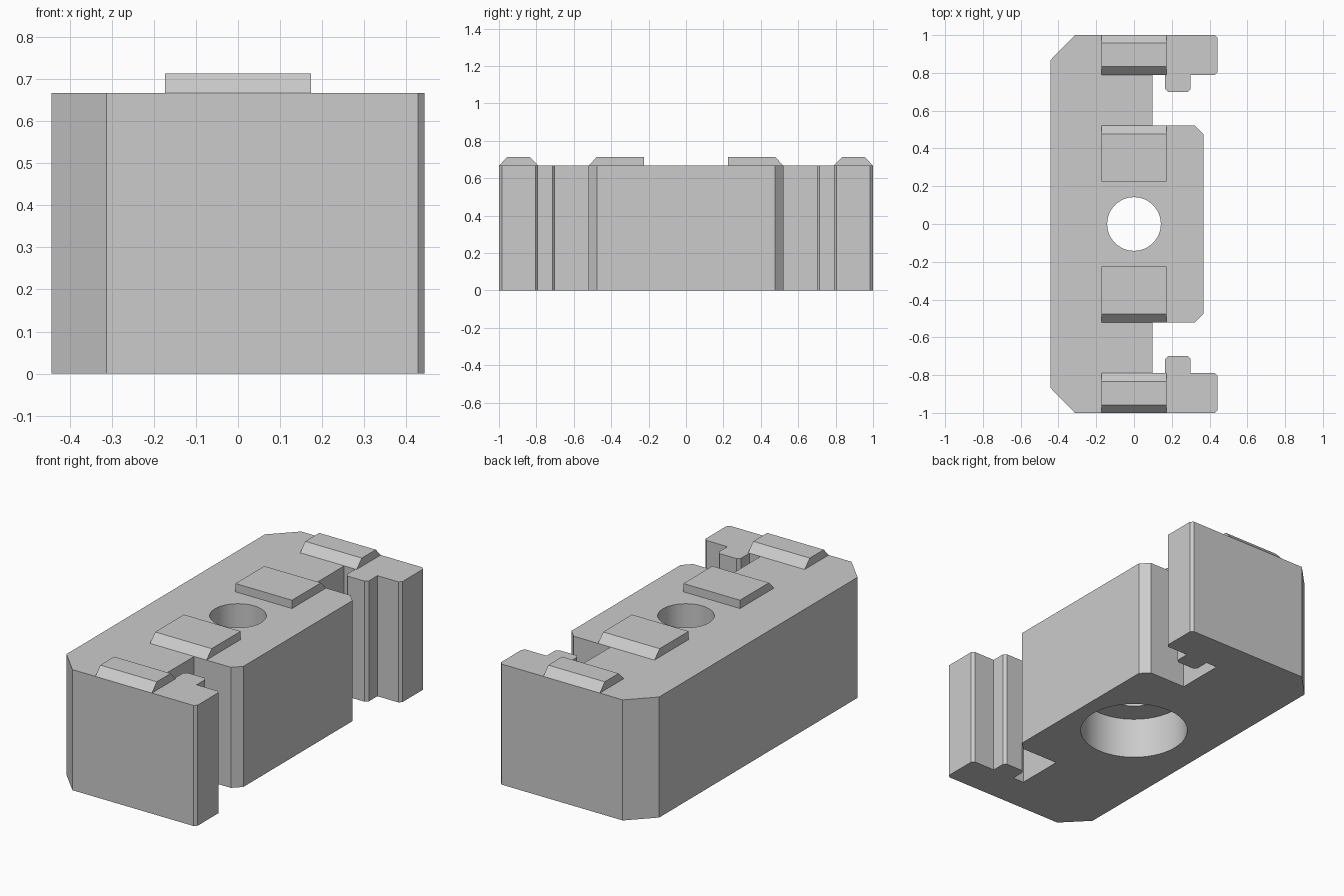
import bpy
import bmesh
import math
from mathutils import Vector

if "Cube" in bpy.data.objects:
    bpy.data.objects.remove(bpy.data.objects["Cube"], do_unlink=True)

HEIGHT = 0.667
PAD_TOP = 0.713
PAD_X = 0.173

grey = bpy.data.materials.new("plain_grey")
grey.diffuse_color = (0.6, 0.6, 0.6, 1)
grey.use_nodes = True
grey.node_tree.nodes["Principled BSDF"].inputs["Base Color"].default_value = (0.6, 0.6, 0.6, 1)


def extrude(name, points, direction):
    """Make a solid by sweeping a closed outline along a direction."""
    bm = bmesh.new()
    face = bm.faces.new([bm.verts.new(p) for p in points])
    swept = bmesh.ops.extrude_face_region(bm, geom=[face])["geom"]
    verts = [v for v in swept if isinstance(v, bmesh.types.BMVert)]
    bmesh.ops.translate(bm, verts=verts, vec=Vector(direction))
    bmesh.ops.recalc_face_normals(bm, faces=bm.faces)
    return add_object(name, bm)


def add_object(name, bm):
    mesh = bpy.data.meshes.new(name)
    bm.to_mesh(mesh)
    bm.free()
    mesh.materials.append(grey)
    obj = bpy.data.objects.new(name, mesh)
    bpy.context.collection.objects.link(obj)
    return obj


# Body: half outline from the bevelled back edge round the hooked arm, mirrored in y
half = [(-0.443, 0.867), (-0.313, 1.0), (0.428, 1.0), (0.443, 0.985),
        (0.443, 0.805), (0.428, 0.79), (0.3, 0.79), (0.3, 0.715),
        (0.285, 0.7), (0.18, 0.7), (0.165, 0.715), (0.165, 0.79),
        (0.097, 0.79), (0.097, 0.522), (0.322, 0.522), (0.367, 0.477)]
outline = half + [(x, -y) for x, y in reversed(half)]
body = extrude("clamp_body", [(x, y, 0) for x, y in outline], (0, 0, HEIGHT))

# Bolt hole with a wide counterbore underneath
bm = bmesh.new()
steps = [(0, -0.1), (0.28, -0.1), (0.28, 0.23), (0.142, 0.23), (0.142, 0.9), (0, 0.9)]
verts = [bm.verts.new((r, 0, z)) for r, z in steps]
edges = [bm.edges.new(pair) for pair in zip(verts, verts[1:])]
bmesh.ops.spin(bm, geom=verts + edges, cent=(0, 0, 0), axis=(0, 0, 1),
               angle=math.tau, steps=64, use_duplicate=False)
bmesh.ops.remove_doubles(bm, verts=bm.verts, dist=0.0001)
bmesh.ops.recalc_face_normals(bm, faces=bm.faces)
cutter = add_object("hole_cutter", bm)
cutter.hide_render = True

cut = body.modifiers.new("bolt_hole", "BOOLEAN")
cut.operation = "DIFFERENCE"
cut.solver = "EXACT"
cut.object = cutter
bpy.context.view_layer.objects.active = body
body.select_set(True)
bpy.ops.object.modifier_apply(modifier=cut.name)
bpy.data.objects.remove(cutter, do_unlink=True)
bpy.ops.object.shade_smooth_by_angle(angle=math.radians(20))

# Raised pads: bevelled on both sides at the ends, on the outer side near the hole
pads = {"end_pad": [(0.79, HEIGHT), (0.835, PAD_TOP), (0.957, PAD_TOP), (1.0, HEIGHT)],
        "middle_pad": [(0.225, HEIGHT), (0.225, PAD_TOP), (0.477, PAD_TOP), (0.522, HEIGHT)]}
for name, profile in pads.items():
    for side, sign in (("front", -1), ("back", 1)):
        extrude(side + "_" + name, [(-PAD_X, sign * y, z) for y, z in profile],
                (2 * PAD_X, 0, 0))
